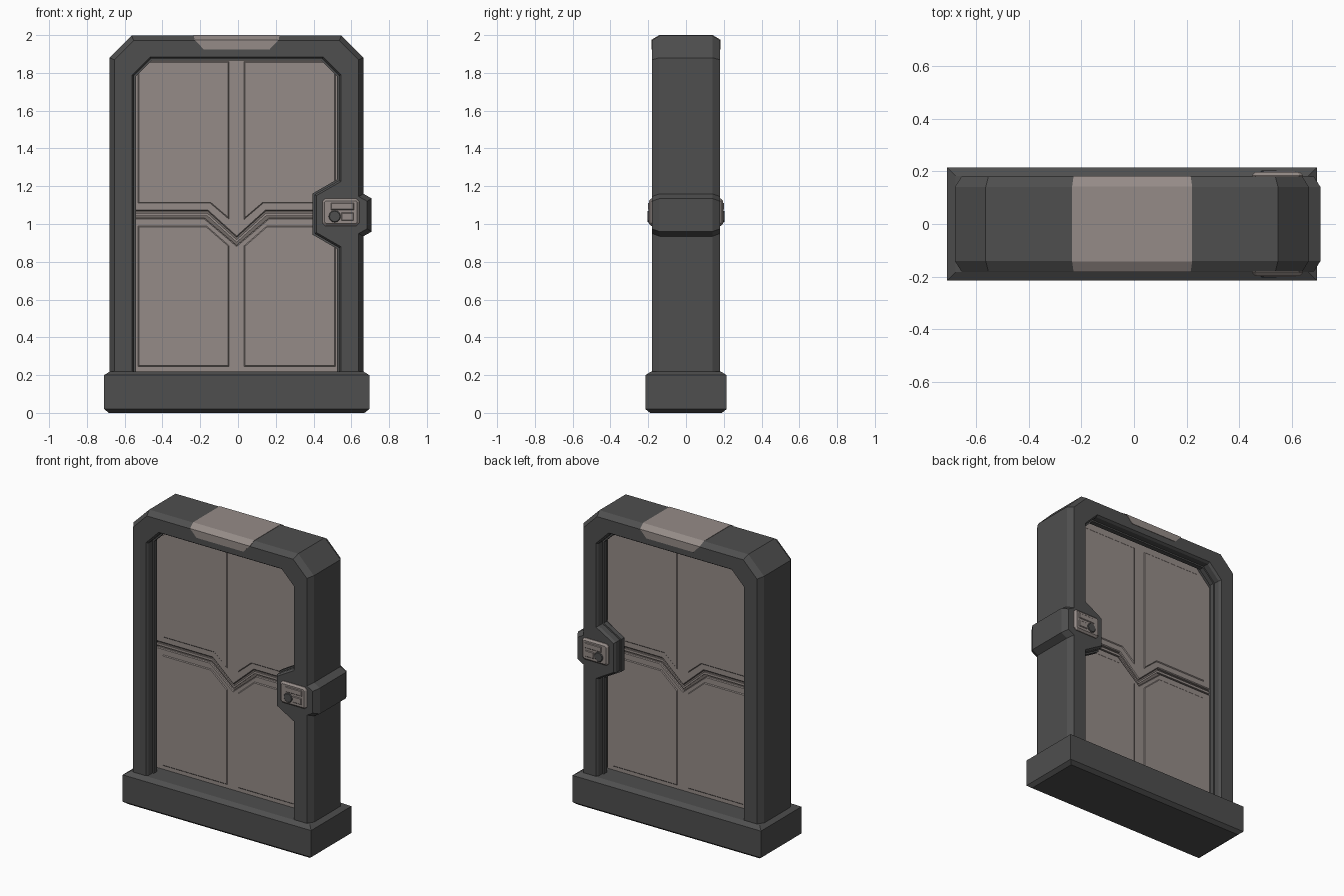
import bpy, bmesh, math
from mathutils import Vector

if "Cube" in bpy.data.objects:
    bpy.data.objects.remove(bpy.data.objects["Cube"])


def material(name, col):
    m = bpy.data.materials.new(name)
    m.diffuse_color = (*col, 1)
    m.use_nodes = True
    m.node_tree.nodes["Principled BSDF"].inputs["Base Color"].default_value = m.diffuse_color
    return m


DARK = material("dark grey metal", (0.077, 0.077, 0.077))
BROWN = material("warm grey panel", (0.30, 0.26, 0.245))
SEAM = material("seam brown", (0.17, 0.145, 0.135))
CX = -0.007  # centre line of the door


def offset(pts, d, closed=False):
    """Shift a 2D path to its right-hand side with mitred corners."""
    out, n = [], len(pts)
    for i in range(n):
        dirs = []
        for a, b in ((i - 1, i), (i, i + 1)):
            if closed or (a >= 0 and b < n):
                dirs.append((Vector(pts[b % n]) - Vector(pts[a % n])).normalized())
        norms = [Vector((v.y, -v.x)) for v in dirs]
        m = sum(norms, Vector((0, 0))).normalized()
        p = Vector(pts[i]) + m * (d / m.dot(norms[0]))
        out.append((p.x, p.y))
    return out


def finish(name, bm, mat):
    bmesh.ops.recalc_face_normals(bm, faces=bm.faces)
    me = bpy.data.meshes.new(name)
    bm.to_mesh(me)
    bm.free()
    me.materials.append(mat)
    ob = bpy.data.objects.new(name, me)
    bpy.context.collection.objects.link(ob)
    return ob


def loft(name, rings, mat, closed_rings=True, loop=False):
    """Skin a list of 3D point rings; cap the ends."""
    bm = bmesh.new()
    vs = [[bm.verts.new(p) for p in r] for r in rings]
    n, k = len(vs[0]), len(vs)
    for j in range(k if loop else k - 1):
        a, b = vs[j], vs[(j + 1) % k]
        for i in range(n if closed_rings else n - 1):
            bm.faces.new((a[i], a[(i + 1) % n], b[(i + 1) % n], b[i]))
    if loop:
        bm.faces.new([r[0] for r in vs])
        bm.faces.new([r[-1] for r in vs])
    else:
        bm.faces.new(vs[0])
        bm.faces.new(vs[-1])
    return finish(name, bm, mat)


def ring(pts, y):
    return [(x, y, z) for x, z in pts]


def plate(name, pts, y0, y1, mat, bevel):
    """Bevelled plate, repeated on the front and the back."""
    for side, s in (("front", -1), ("back", 1)):
        loft(f"{side}_{name}", [ring(pts, s * y0), ring(pts, s * (y1 - bevel)),
                                ring(offset(pts, bevel, True), s * y1)], mat)


def rect(x0, x1, z0, z1):
    return [(x0, z0), (x0, z1), (x1, z1), (x1, z0)]


def flip(pts):
    return [(2 * CX - x, z) for x, z in reversed(pts)]


# Base block with bevelled rims
def base_ring(inset, z):
    x, y = 0.702 - inset, 0.215 - inset
    return [(CX - x, -y, z), (CX + x, -y, z), (CX + x, y, z), (CX - x, y, z)]


loft("base", [base_ring(.025, 0), base_ring(0, .02), base_ring(0, .2), base_ring(.032, .22)], DARK)

# Door frame: outer and inner paths bulge around the lock; a slot holds the door
outer = [(-.68, .2), (-.68, 1.88), (-.563, 1.997), (.547, 1.997), (.664, 1.88),
         (.664, 1.16), (.708, 1.135), (.708, .96), (.664, .935), (.664, .2)]
inner = [(-.56, .2), (-.56, 1.79), (-.465, 1.885), (.45, 1.885), (.545, 1.79),
         (.545, 1.225), (.415, 1.15), (.415, .955), (.545, .88), (.545, .2)]
section = [(outer, 0, .14), (outer, .025, .18), (inner, 0, .18), (inner, .01, .165),
           (inner, .01, .125), (inner, .02, .125), (inner, .02, .092), (inner, -.02, .092)]
rings = [ring(offset(p, d), -y) for p, d, y in section]
rings += [ring(offset(p, d), y) for p, d, y in reversed(section)]
loft("door_frame", rings, DARK, closed_rings=False, loop=True)

# Thin door leaves meeting in a V-shaped seam
v_top = [(.56, 1.07), (.148, 1.07), (CX, .93), (-.162, 1.07), (-.585, 1.07)]
v_low = [(-.585, 1.032), (-.178, 1.032), (CX, .887), (.164, 1.032), (.56, 1.032)]
upper = [(-.585, 1.8), (-.475, 1.91), (.46, 1.91), (.56, 1.8)] + v_top
lower = v_low + [(.56, .2), (-.585, .2)]
for name, pts in (("upper_leaf", upper), ("lower_leaf", lower)):
    loft(name, [ring(offset(pts, .005, True), -.042), ring(pts, -.037), ring(pts, .037),
                ring(offset(pts, .005, True), .042)], BROWN)

# Recessed seam core and its ridge
core = rect(-.58, .55, .88, 1.08)
loft("seam_core", [ring(core, -.025), ring(core, .025)], SEAM)
mid = [(x, z - .012) for x, z in reversed(v_top)]
ridge = mid + [(x, z - .016) for x, z in reversed(mid)]
loft("seam_ridge", [ring(ridge, -.036), ring(ridge, .036)], BROWN)

# Raised panels, mirrored left to right
up_panel = [(-.53, 1.11), (-.53, 1.80), (-.47, 1.86), (-.047, 1.86), (-.047, 1.025), (-.147, 1.11)]
low_panel = [(-.53, .245), (-.53, .99), (-.167, .99), (-.047, .885), (-.047, .245)]
for name, pts in (("upper_panel", up_panel), ("lower_panel", low_panel)):
    plate("left_" + name, pts, .035, .047, BROWN, .005)
    plate("right_" + name, flip(pts), .035, .047, BROWN, .005)

# Plate wrapped over the top of the frame
wrap = [(-.183, 1.925, .175), (-.183, 1.975, .222), (-.142, 2.0, .228)]
wrap += [(-y, z, w) for y, z, w in reversed(wrap)]
loft("top_plate", [[(CX + s * w, y, z) for y, z, w in wrap] for s in (-1, 1)], BROWN)

# Lock keypad: housing, screen, key and round dial on both sides
pad = [(.447, 1.005), (.447, 1.12), (.462, 1.135), (.627, 1.135),
       (.642, 1.12), (.642, 1.005), (.627, .99), (.462, .99)]
plate("keypad", pad, .17, .197, BROWN, .012)
plate("keypad_screen", rect(.492, .614, 1.075, 1.112), .19, .202, BROWN, .004)
plate("keypad_key", rect(.547, .612, 1.018, 1.06), .19, .202, BROWN, .004)
dial = [(.512 + .032 * math.cos(-a * math.pi / 6), 1.04 + .032 * math.sin(-a * math.pi / 6))
        for a in range(12)]
plate("keypad_dial", dial, .19, .203, DARK, .004)
